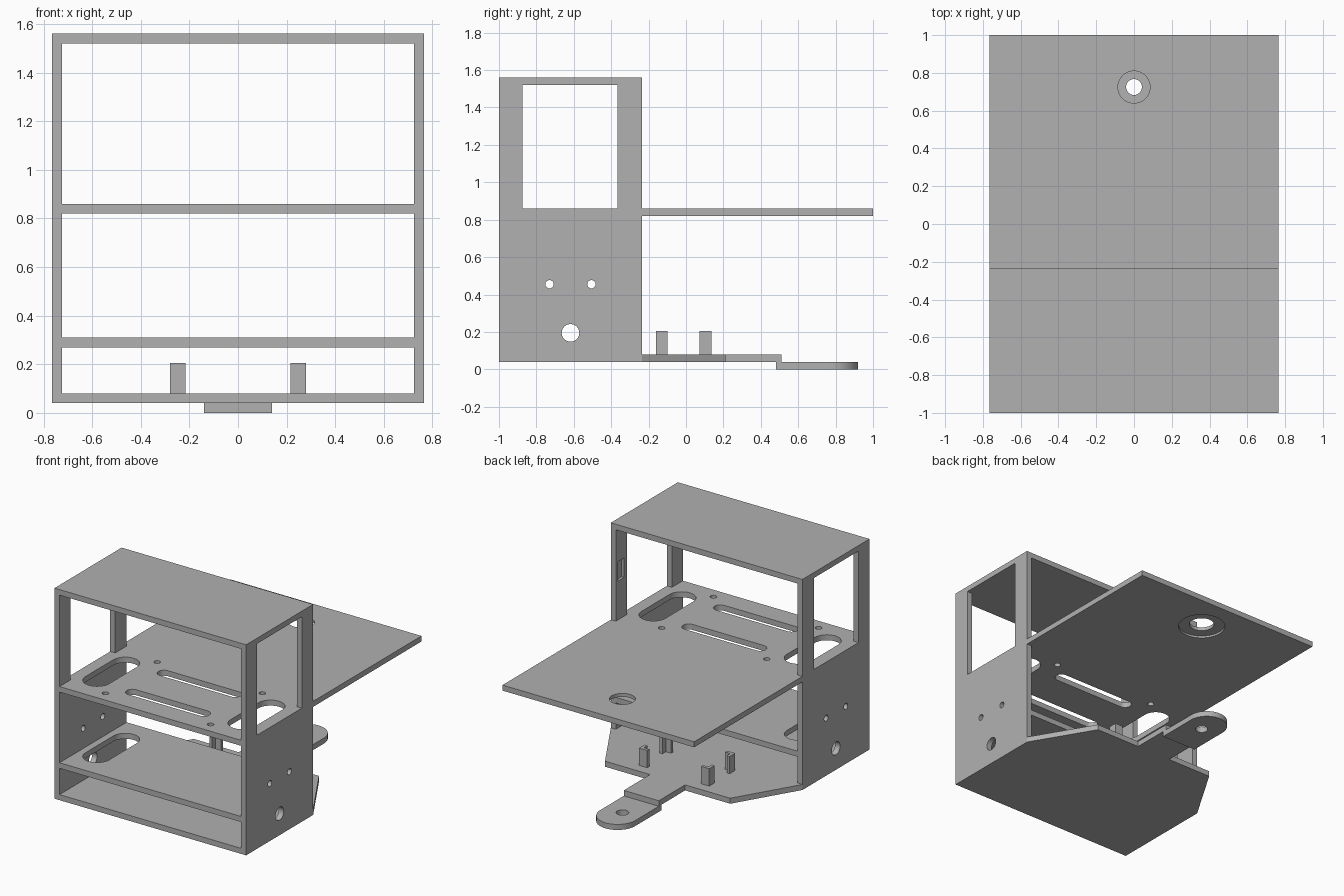
import bpy, bmesh
from math import sin, cos, pi
from mathutils import Matrix

cube = bpy.data.objects.get("Cube")
if cube:
    bpy.data.objects.remove(cube)

grey = bpy.data.materials.new("plain_grey")
grey.use_nodes = True
grey.diffuse_color = (0.44, 0.44, 0.44, 1)
grey.node_tree.nodes["Principled BSDF"].inputs["Base Color"].default_value = (0.44, 0.44, 0.44, 1)

W, T = 0.765, 0.04             # half width, sheet thickness
FRONT, BACK = -1.0, -0.235     # depth range of the box frame
MID = (FRONT + BACK) / 2
INNER = W - T
parts = []


def rect(u0, v0, u1, v1):
    return [(u0, v0), (u1, v0), (u1, v1), (u0, v1)]


def arc(u, v, r, start, end, n):
    return [(u + r * cos(start + (end - start) * i / n),
             v + r * sin(start + (end - start) * i / n)) for i in range(n + 1)]


def circle(u, v, r):
    return arc(u, v, r, 0, 2 * pi, 40)[:-1]


def slot(u, v, su, sv):
    """Stadium shape, su by sv, centred on (u, v)."""
    r, d = min(su, sv) / 2, abs(su - sv) / 2
    if su > sv:
        return arc(u + d, v, r, -pi / 2, pi / 2, 16) + arc(u - d, v, r, pi / 2, 3 * pi / 2, 16)
    return arc(u, v + d, r, 0, pi, 16) + arc(u, v - d, r, pi, 2 * pi, 16)


def plate(name, outline, lo, hi, holes=(), sideways=False):
    """Flat sheet with holes, from lo to hi along z (or along x if sideways)."""
    bm = bmesh.new()
    edges = []
    for loop in [outline, *holes]:
        vs = [bm.verts.new((u, v, lo)) for u, v in loop]
        edges += [bm.edges.new((a, b)) for a, b in zip(vs, vs[1:] + vs[:1])]
    bmesh.ops.triangle_fill(bm, edges=edges, use_beauty=True)
    new = bmesh.ops.extrude_face_region(bm, geom=bm.faces[:])["geom"]
    top = [g for g in new if isinstance(g, bmesh.types.BMVert)]
    bmesh.ops.translate(bm, verts=top, vec=(0, 0, hi - lo))
    if sideways:
        bm.transform(Matrix(((0, 0, 1, 0), (1, 0, 0, 0), (0, 1, 0, 0), (0, 0, 0, 1))))
    bmesh.ops.recalc_face_normals(bm, faces=bm.faces[:])
    mesh = bpy.data.meshes.new(name)
    bm.to_mesh(mesh)
    bm.free()
    mesh.materials.append(grey)
    ob = bpy.data.objects.new(name, mesh)
    bpy.context.collection.objects.link(ob)
    parts.append(ob)
    return ob


def carve(ob, cutter):
    """Subtract the cutter for good and remove it."""
    mod = ob.modifiers.new("pocket", 'BOOLEAN')
    mod.operation, mod.solver, mod.object = 'DIFFERENCE', 'EXACT', cutter
    bpy.context.view_layer.update()
    mesh = bpy.data.meshes.new_from_object(ob.evaluated_get(bpy.context.evaluated_depsgraph_get()))
    ob.modifiers.clear()
    ob.data = mesh
    parts.remove(cutter)
    bpy.data.objects.remove(cutter)


# Side walls with window, two screw holes and a cable hole
wall_holes = [rect(-0.875, 0.86, -0.365, 1.52), circle(MID, 0.195, 0.047),
              circle(MID - 0.112, 0.455, 0.022), circle(MID + 0.112, 0.455, 0.022)]
wall = rect(FRONT, T, BACK, 1.56)
left_wall = plate("left_wall", wall, INNER, W, wall_holes, True)
plate("right_wall", wall, -W, -INNER, wall_holes, True)

# Shallow pocket on the inside of the left rear post
carve(left_wall, plate("pocket_cutter", rect(-0.33, 1.14, -0.26, 1.28),
                       INNER - 0.02, INNER + 0.02, sideways=True))

# Roof and lower shelf
inside = rect(-INNER, FRONT, INNER, BACK)
plate("roof", inside, 1.52, 1.56)
plate("lower_shelf", inside, 0.27, 0.31, [slot(-0.58, MID, 0.19, 0.51)])

# Long deck that runs out behind the frame
deck_outline = [(-INNER, FRONT), (INNER, FRONT), (INNER, BACK), (W, BACK),
                (W, 1), (-W, 1), (-W, BACK), (-INNER, BACK)]
deck_holes = [circle(0, 0.725, 0.085)]
for s in (-1, 1):
    deck_holes += [slot(0, MID + s * 0.18, 0.66, 0.09), slot(s * 0.58, MID, 0.19, 0.51)]
    deck_holes += [circle(s * 0.42, MID + t * 0.295, 0.022) for t in (-1, 1)]
deck = plate("deck", deck_outline, 0.82, 0.86, deck_holes)

# Round recess under the deck hole
carve(deck, plate("recess_cutter", circle(0, 0.725, 0.16), 0.80, 0.835))

# Base plate with tapered rear and bridge to the hitch
half = [(INNER, FRONT), (INNER, BACK), (W, BACK), (0.5, 0.21), (0.14, 0.21), (0.14, 0.51)]
plate("base_plate", half + [(-x, y) for x, y in reversed(half)], T, 2 * T)

# Hitch tongue
tongue = [(-0.14, 0.48), (0.14, 0.48)] + arc(0, 0.78, 0.14, 0, pi, 32)
plate("hitch_tongue", tongue, 0, T, [circle(0, 0.725, 0.042)])

# Four corner clips, open towards their common centre
for side, sx in (("left", 1), ("right", -1)):
    for end, sy in (("rear", 1), ("front", -1)):
        ell = [(0.28, 0.148), (0.215, 0.148), (0.215, 0.125), (0.257, 0.125),
               (0.257, 0.085), (0.28, 0.085)]
        plate(f"{end}_{side}_clip", [(sx * x, sy * y - 0.013) for x, y in ell], 2 * T, 0.205)

# Smooth hole walls, keep sharp edges
bpy.ops.object.select_all(action='DESELECT')
for ob in parts:
    ob.select_set(True)
bpy.context.view_layer.objects.active = parts[0]
bpy.ops.object.shade_smooth_by_angle()
